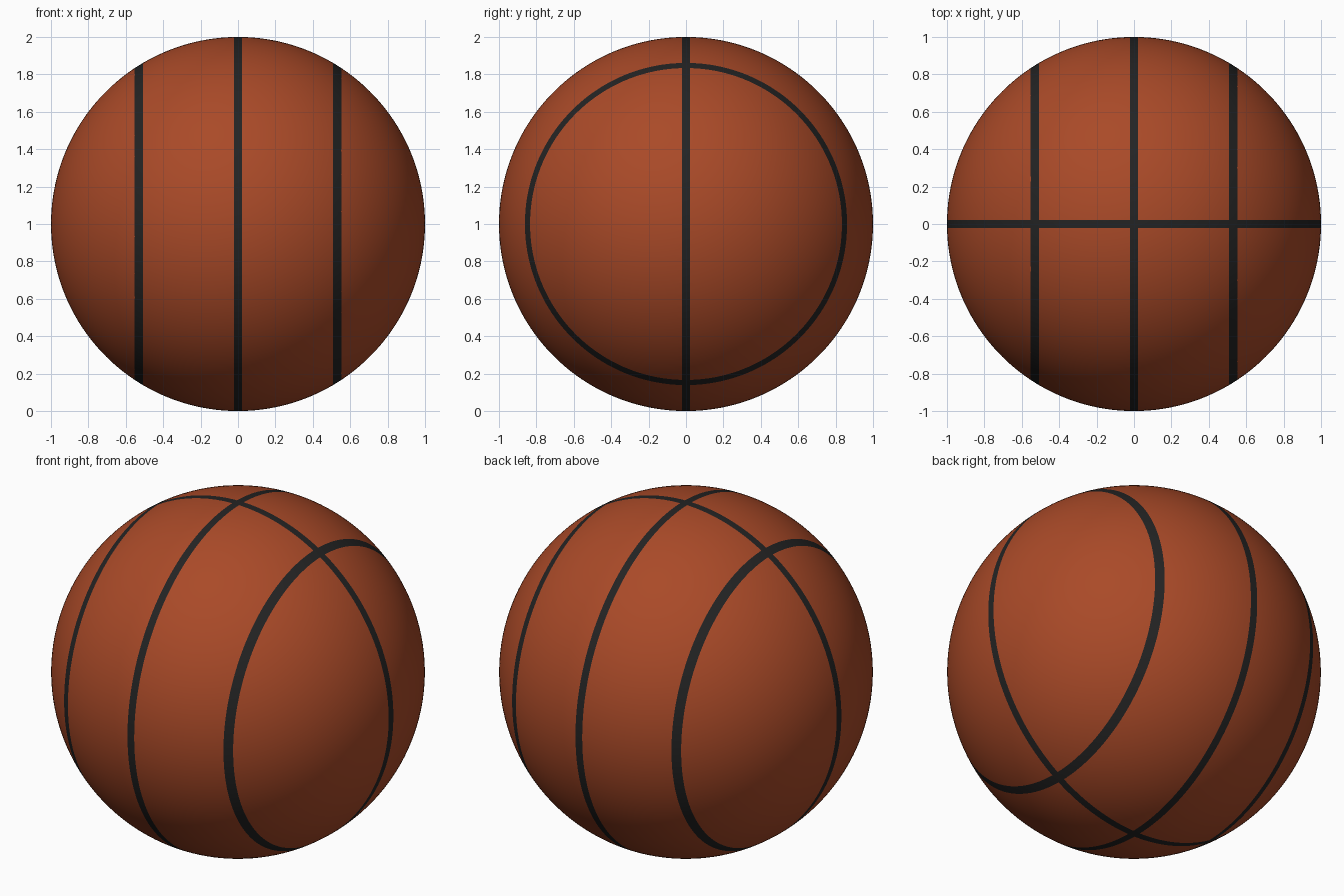
import bpy, bmesh
from mathutils import Vector

if "Cube" in bpy.data.objects:
    bpy.data.objects.remove(bpy.data.objects["Cube"])

HALF = 0.022   # half width of a seam
SIDE = 0.53    # x position of the two side seams


def material(name, rgb):
    m = bpy.data.materials.new(name)
    m.diffuse_color = (*rgb, 1)
    m.use_nodes = True
    m.node_tree.nodes["Principled BSDF"].inputs["Base Color"].default_value = m.diffuse_color
    return m


# Ball: a fine sphere, cut along both edges of every seam
bm = bmesh.new()
bmesh.ops.create_icosphere(bm, subdivisions=6, radius=1)
cuts = [(axis, c + s * HALF)
        for axis, c in (((1, 0, 0), 0), ((1, 0, 0), SIDE), ((1, 0, 0), -SIDE), ((0, 1, 0), 0))
        for s in (-1, 1)]
for axis, d in cuts:
    bmesh.ops.bisect_plane(bm, geom=bm.verts[:] + bm.edges[:] + bm.faces[:], dist=1e-4,
                           plane_co=Vector(axis) * d, plane_no=axis)
for v in bm.verts:
    v.co.normalize()

# Seams: faces inside any of the four bands are black
for f in bm.faces:
    c = f.calc_center_median()
    seam = min(abs(c.x), abs(abs(c.x) - SIDE), abs(c.y)) < HALF
    f.material_index = int(seam)
    f.smooth = True

bmesh.ops.translate(bm, verts=bm.verts, vec=(0, 0, 1))
mesh = bpy.data.meshes.new("ball")
bm.to_mesh(mesh)
bm.free()
mesh.materials.append(material("orange leather", (0.40, 0.068, 0.021)))
mesh.materials.append(material("black seam", (0.017, 0.017, 0.017)))
bpy.context.collection.objects.link(bpy.data.objects.new("ball", mesh))
